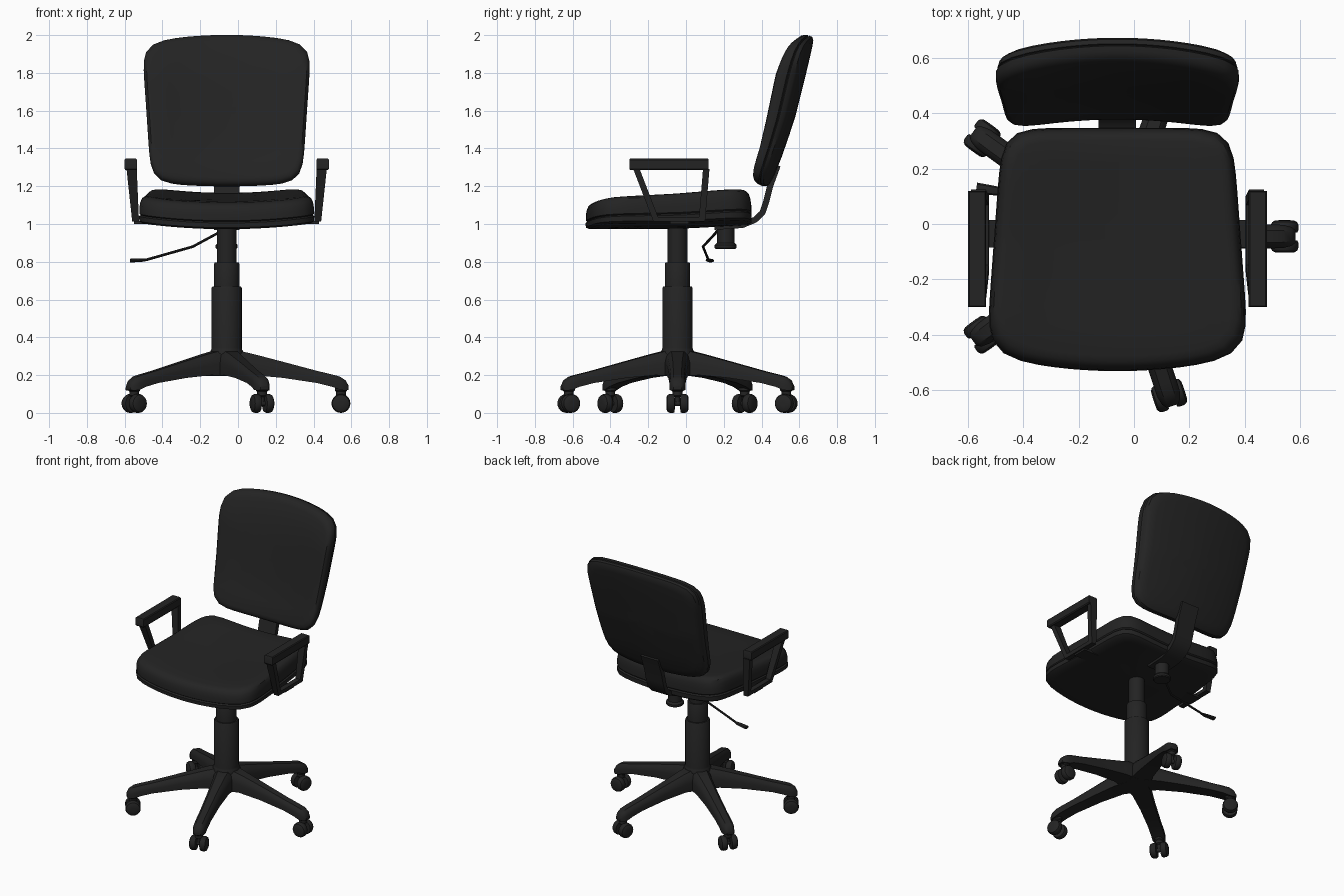
import bpy, bmesh, math
from mathutils import Matrix, Vector

if "Cube" in bpy.data.objects:
    bpy.data.objects.remove(bpy.data.objects["Cube"])

CX, CY = -0.06, -0.045          # axis of the column

def material(name, v):
    m = bpy.data.materials.new(name)
    m.diffuse_color = (v, v, v, 1)
    m.use_nodes = True
    m.node_tree.nodes["Principled BSDF"].inputs["Base Color"].default_value = m.diffuse_color
    return m

BLACK = material("black", 0.017)

def loft(name, rings, matrix=None):
    """Skin a list of equal-length closed rings and cap both ends."""
    bm = bmesh.new()
    vs = [[bm.verts.new(p) for p in r] for r in rings]
    n = len(rings[0])
    for a, b in zip(vs, vs[1:]):
        for i in range(n):
            j = (i + 1) % n
            bm.faces.new((a[i], a[j], b[j], b[i]))
    bm.faces.new(vs[0])
    bm.faces.new(vs[-1])
    if matrix:
        bm.transform(matrix)
    bmesh.ops.recalc_face_normals(bm, faces=bm.faces)
    me = bpy.data.meshes.new(name)
    bm.to_mesh(me)
    bm.free()
    me.materials.append(BLACK)
    ob = bpy.data.objects.new(name, me)
    bpy.context.collection.objects.link(ob)
    return ob

def lathe(name, profile, matrix, n=28):
    rings = [[(r * math.cos(2 * math.pi * i / n), r * math.sin(2 * math.pi * i / n), z)
              for i in range(n)] for r, z in profile]
    return loft(name, rings, matrix)

def squircle(n, count=64):
    """Rounded square outline in -1..1."""
    pts = []
    for i in range(count):
        a = 2 * math.pi * (i + 0.5) / count
        c, s = math.cos(a), math.sin(a)
        r = (abs(c) ** n + abs(s) ** n) ** (-1 / n)
        pts.append((c * r, s * r))
    return pts

def interp(table, x):
    for (x0, y0), (x1, y1) in zip(table, table[1:]):
        if x <= x1:
            break
    return y0 + (y1 - y0) * (x - x0) / (x1 - x0)

# --- Seat: dished cushion on a thin pan, wider and bulged at the front
def seat_point(u, v, s, t):
    bulge = 0.06 * max(0, -v) * (1 - u * u)
    u, v = u * s, v * s
    x = (0.445 - 0.03 * v) * u
    y = -0.062 + 0.408 * v - bulge * s
    top = interp([(-1.2, 1.10), (-0.8, 1.118), (0, 1.135), (0.9, 1.165), (1.2, 1.165)], v) + 0.032 * u * u
    low = interp([(-1.2, 0.972), (0.1, 0.975), (1.2, 1.0)], v) + 0.033 * u * u
    return (CX + x, y, low + (top - low) * t)

seat_steps = [(.05, 0), (.3, 0), (.6, 0), (.85, 0), (.96, .0), (1.0, .06), (1.005, .24), (.99, .27),
              (.985, .29), (1.0, .33), (1.0, .55), (.99, .74), (.97, .89), (.935, .97), (.89, 1),
              (.7, 1), (.5, 1), (.25, 1), (.05, 1)]
loft("seat", [[seat_point(u, v, s, t) for u, v in squircle(8)] for s, t in seat_steps])

# --- Backrest: leaning pad, hollow across its width, arched top edge
BACK = [(1.2, .440), (1.28, .480), (1.42, .53), (1.56, .577), (1.8, .637), (2.0, .683)]
FRONT = [(1.2, .365), (1.25, .380), (1.4, .43), (1.55, .465), (1.79, .515), (1.92, .56), (2.0, .595)]

def back_point(u, v, s, t):
    arch = (0.045 if v > 0 else 0.02) * abs(v) * (1 - u * u)
    sign = 1 if v > 0 else -1
    u, v = u * s, v * s
    x = (0.425 + 0.025 * v) * u
    z = 1.596 + 0.36 * v + sign * arch * s
    z -= 0.03 * (1 - t) * max(0, -v)
    yb, yf = interp(BACK, z), interp(FRONT, z)
    return (CX + x, yb + (yf - yb) * t - 0.048 * u * u, z)

back_steps = [(.05, 0), (.3, 0), (.6, 0), (.85, 0), (.93, .03), (.975, .14), (.99, .34), (.98, .37),
              (.98, .39), (1, .44), (1, .66), (.99, .82), (.965, .94), (.92, 1),
              (.7, 1), (.5, 1), (.25, 1), (.05, 1)]
loft("backrest", [[back_point(u, v, s, t) for u, v in squircle(8)] for s, t in back_steps])

# --- Curved flat bar joining seat and backrest
bar = [(.15, .985), (.30, .995), (.365, 1.022), (.405, 1.06), (.425, 1.12), (.445, 1.2), (.485, 1.31)]
rings = []
for i, (y, z) in enumerate(bar):
    a, b = Vector(bar[max(i - 1, 0)]), Vector(bar[min(i + 1, len(bar) - 1)])
    d = (b - a).normalized() * 0.016
    rings.append([(CX + sx * 0.068, y - d.y * k, z + d.x * k)
                  for sx, k in ((-1, -1), (1, -1), (1, 1), (-1, 1))])
loft("back_support_bar", rings)

# --- Stepped gas column and tension knob
lathe("column", [(.06, .195), (.085, .215), (.09, .32), (.082, .335), (.08, .345), (.08, .662), (.076, .668),
                 (.067, .668), (.067, .79), (.064, .795), (.052, .795), (.052, 1.0)],
      Matrix.Translation((CX, CY, 0)))
lathe("tension_knob", [(.052, .868), (.058, .874), (.058, .888), (.047, .9), (.045, 1.0)],
      Matrix.Translation((CX, .21, 0)))

# --- Height lever: bent rod with a flattened grip
def rod(name, pts, radii, flat=1):
    rings = []
    for i, p in enumerate(pts):
        d = (Vector(pts[min(i + 1, len(pts) - 1)]) - Vector(pts[max(i - 1, 0)])).normalized()
        side = d.cross(Vector((0, 0, 1))).normalized()
        up = side.cross(d)
        rings.append([Vector(p) + radii[i] * (side * math.cos(k * math.pi / 4)
                      + up * flat * math.sin(k * math.pi / 4)) for k in range(8)])
    loft(name, rings)

rod("lever_rod", [(-.06, .18, .985), (-.11, .155, .95), (-.24, .09, .88), (-.48, .118, .812), (-.5, .12, .809)], [.007] * 5)
rod("lever_grip", [(-.47, .117, .813), (-.5, .12, .809), (-.57, .13, .806)], [.01, .017, .02], .5)

# --- Five-legged base with twin-wheel casters
LEG = [(0, .325, .195, .07), (.07, .328, .195, .07), (.14, .312, .2, .06), (.3, .27, .185, .049),
       (.48, .222, .158, .043), (.56, .203, .138, .043), (.6, .192, .122, .042),
       (.63, .172, .118, .034), (.645, .145, .122, .022)]
SECTION = [(-1, 0), (1, 0), (1, .5), (.85, .8), (.5, 1), (-.5, 1), (-.85, .8), (-1, .5)]
WHEEL = [(.012, -.024), (.034, -.023), (.045, -.017), (.05, -.006), (.05, .012), (.046, .02), (.012, .021)]
for i in range(5):
    m = Matrix.Translation((CX, CY, 0)) @ Matrix.Rotation(math.radians(72 * i), 4, 'Z')
    loft(f"base_leg_{i}", [[(r, w * a, lo + (hi - lo) * b) for a, b in SECTION]
                           for r, hi, lo, w in LEG], m)
    at = m @ Matrix.Translation((.605, 0, 0))
    lathe(f"caster_stem_{i}", [(.012, .045), (.014, .085), (.026, .092), (.026, .112), (.032, .118), (.032, .14)], at, 16)
    for s in (-1, 1):
        lathe(f"caster_wheel_{i}_{'a' if s < 0 else 'b'}", WHEEL,
              at @ Matrix.Translation((0, .035 * s, .05)) @ Matrix.Rotation(s * math.pi / 2, 4, 'X'), 24)
    lathe(f"caster_axle_{i}", [(.014, -.03), (.014, .03)],
          at @ Matrix.Translation((0, 0, .05)) @ Matrix.Rotation(math.pi / 2, 4, 'X'), 12)

# --- Armrests: padded top bar on two splayed struts, closed at the bottom
def rect(x, y, z, hx, hy):
    return [(x - hx, y - hy, z), (x + hx, y - hy, z), (x + hx, y + hy, z), (x - hx, y + hy, z)]

for side, s in (("left", -1), ("right", 1)):
    def part(name, *rects):
        loft(f"{side}_{name}", [rect(CX + s * x, y, z, hx, hy) for x, y, z, hx, hy in rects])
    part("arm_pad", (.508, -.09, 1.285, .028, .205), (.508, -.09, 1.292, .033, .21),
         (.508, -.09, 1.34, .033, .21), (.508, -.09, 1.346, .028, .206))
    part("arm_front_strut", (.482, -.155, 1.012, .018, .017), (.503, -.262, 1.29, .027, .017))
    part("arm_rear_strut", (.482, .084, 1.012, .018, .017), (.503, .107, 1.29, .027, .017))
    part("arm_bottom_bar", (.482, -.035, 1.012, .018, .136), (.484, -.035, 1.038, .018, .134))
    part("arm_bracket", (.40, -.035, 1.0, .09, .05), (.40, -.035, 1.016, .09, .05))

# --- Smooth shading with crisp edges
bpy.ops.object.select_all(action='SELECT')
bpy.context.view_layer.objects.active = bpy.data.objects["seat"]
bpy.ops.object.shade_smooth_by_angle(angle=math.radians(35))
